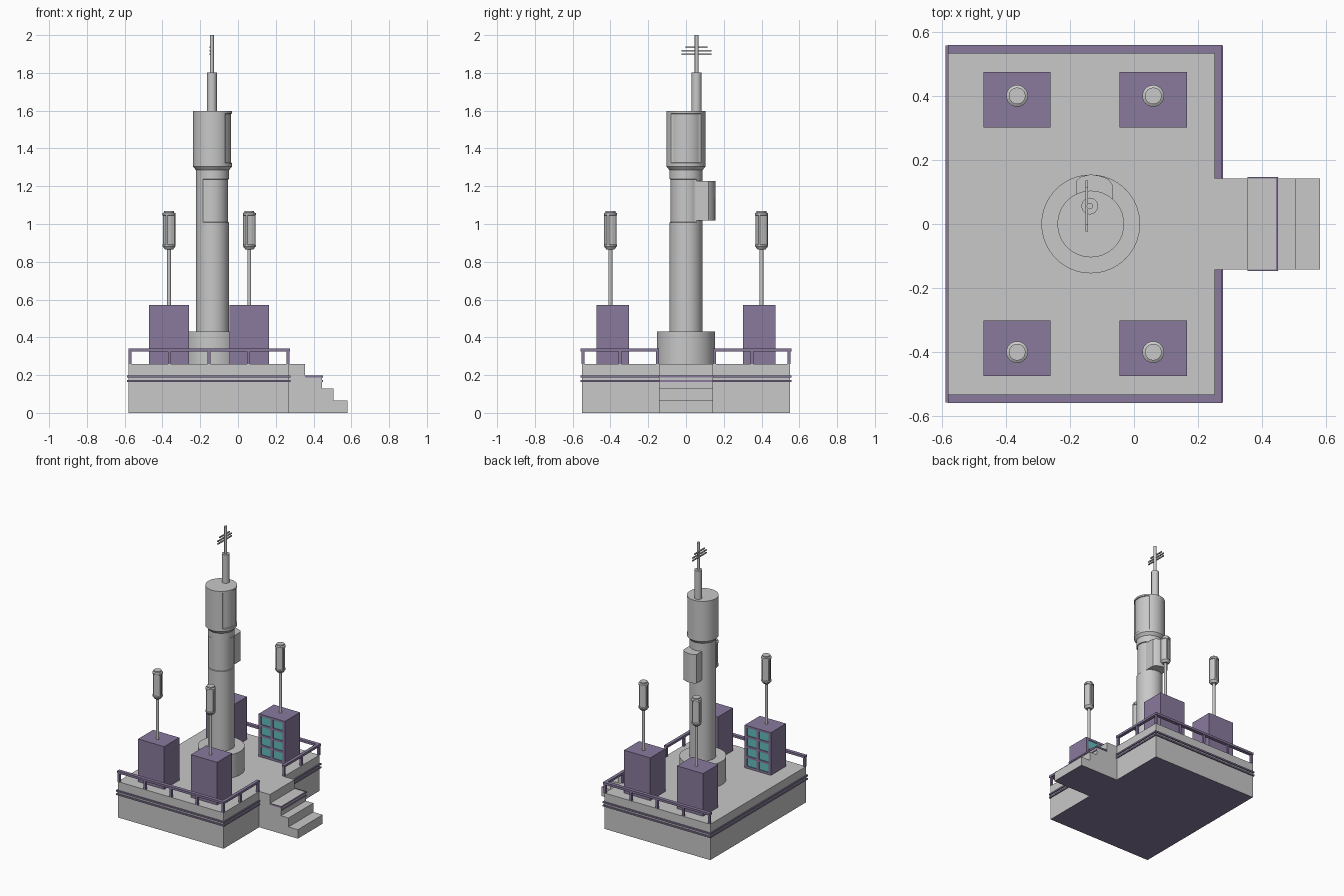
import bpy, bmesh, math
from mathutils import Vector

if "Cube" in bpy.data.objects:
    bpy.data.objects.remove(bpy.data.objects["Cube"])


def material(name, rgb):
    m = bpy.data.materials.new(name)
    m.diffuse_color = (*rgb, 1)
    m.use_nodes = True
    m.node_tree.nodes["Principled BSDF"].inputs["Base Color"].default_value = m.diffuse_color
    return m


GREY = material("light_grey", (0.57, 0.58, 0.57))
PURPLE = material("dusty_purple", (0.25, 0.195, 0.34))
TEAL = material("teal_glass", (0.12, 0.52, 0.51))
TX, TY = -0.135, 0.0          # tower axis


def finish(name, bm, mats, smooth=False):
    bmesh.ops.recalc_face_normals(bm, faces=bm.faces)
    me = bpy.data.meshes.new(name)
    bm.to_mesh(me)
    bm.free()
    ob = bpy.data.objects.new(name, me)
    bpy.context.collection.objects.link(ob)
    for m in mats:
        me.materials.append(m)
    if smooth:
        bpy.ops.object.select_all(action='DESELECT')
        ob.select_set(True)
        bpy.context.view_layer.objects.active = ob
        bpy.ops.object.shade_smooth_by_angle(angle=math.radians(35))
    return ob


def add_box(bm, x0, x1, y0, y1, z0, z1):
    vs = bmesh.ops.create_cube(bm, size=1)["verts"]
    for v in vs:
        v.co = Vector(((x0 + x1) / 2 + v.co.x * (x1 - x0),
                       (y0 + y1) / 2 + v.co.y * (y1 - y0),
                       (z0 + z1) / 2 + v.co.z * (z1 - z0)))


def boxes(name, mat, items):
    bm = bmesh.new()
    for b in items:
        add_box(bm, *b)
    return finish(name, bm, [mat])


def prism(bm, pts, axis, lo, hi):
    """Extrude a 2D outline along y or z."""
    def at(p, t):
        return (p[0], t, p[1]) if axis == 'y' else (p[0], p[1], t)
    a = [bm.verts.new(at(p, lo)) for p in pts]
    b = [bm.verts.new(at(p, hi)) for p in pts]
    bm.faces.new(a)
    bm.faces.new(b)
    for i in range(len(pts)):
        j = (i + 1) % len(pts)
        bm.faces.new((a[i], a[j], b[j], b[i]))


def lathe(name, x, y, profile, n=48, recess=None):
    """Closed turned solid; recess(ring, angle) gives an inward offset."""
    bm = bmesh.new()
    rings = []
    for k, (r, z) in enumerate(profile):
        ring = []
        for i in range(n):
            a = 2 * math.pi * i / n
            rr = r - (recess(k, math.degrees(a)) if recess else 0)
            ring.append(bm.verts.new((x + rr * math.cos(a), y + rr * math.sin(a), z)))
        rings.append(ring)
    bm.faces.new(rings[0])
    bm.faces.new(rings[-1])
    for p, q in zip(rings, rings[1:]):
        for i in range(n):
            j = (i + 1) % n
            bm.faces.new((p[i], p[j], q[j], q[i]))
    return finish(name, bm, [GREY], True)


# Platform with purple underside
bm = bmesh.new()
add_box(bm, -0.58, 0.27, -0.55, 0.55, 0, 0.26)
for f in bm.faces:
    f.material_index = 1 if f.calc_center_median().z < 0.001 else 0
finish("platform", bm, [GREY, PURPLE])

# Entrance steps, same underside
bm = bmesh.new()
prism(bm, [(0.27, 0), (0.58, 0), (0.58, 0.065), (0.505, 0.065), (0.505, 0.13),
           (0.445, 0.13), (0.445, 0.195), (0.355, 0.195), (0.355, 0.26), (0.27, 0.26)],
      'y', -0.142, 0.142)
for f in bm.faces:
    f.material_index = 1 if f.calc_center_median().z < 0.001 else 0
finish("entrance_steps", bm, [GREY, PURPLE])

# Twin bands round the platform and the second step
bands = []
for z in (0.164, 0.188):
    h = z + 0.011
    bands += [(-0.588, 0.278, s * 0.554 - 0.004, s * 0.554 + 0.004, z, h) for s in (-1, 1)]
    bands += [(-0.588, -0.58, -0.55, 0.55, z, h)]
    bands += [(0.27, 0.278, min(s * 0.142, s * 0.55), max(s * 0.142, s * 0.55), z, h) for s in (-1, 1)]
    bands += [(0.443, 0.45, -0.142, 0.142, z, h)]
bands += [(0.355, 0.45, s * 0.144 - 0.002, s * 0.144 + 0.002, 0.188, 0.199) for s in (-1, 1)]
boxes("wall_bands", PURPLE, bands)

# Railing on the front, back and entrance sides
rail = []
for s in (-1, 1):
    rail.append((-0.58, 0.275, s * 0.546 - 0.013, s * 0.546 + 0.013, 0.325, 0.341))
    lo, hi = sorted((s * 0.142, s * 0.55))
    rail.append((0.252, 0.275, lo, hi, 0.325, 0.341))
    for i in range(5):
        x = -0.571 + i * 0.209
        rail.append((x - 0.008, x + 0.008, s * 0.546 - 0.008, s * 0.546 + 0.008, 0.26, 0.33))
    for y in (0.15, 0.35):
        rail.append((0.256, 0.272, s * y - 0.008, s * y + 0.008, 0.26, 0.33))
boxes("railing", PURPLE, rail)

# Four cabinets with recessed glass panes facing the tower, each with a lamp
for cx in (-0.365, 0.06):
    for s in (-1, 1):
        inner, outer = s * 0.302, s * 0.475
        back = s * 0.31
        x0, x1 = cx - 0.105, cx + 0.105
        lo, hi = sorted((back, outer))
        boxes("cabinet", PURPLE, [(x0, x1, lo, hi, 0.26, 0.57)])
        lo, hi = sorted((inner, back))
        frame = [(x - 0.009, x + 0.009, lo, hi, 0.26, 0.57) for x in (x0 + 0.009, cx, x1 - 0.009)]
        for i in range(5):
            z = 0.268 + i * 0.0735
            frame.append((x0 + 0.018, x1 - 0.018, lo, hi, z - 0.008, z + 0.008))
        boxes("window_frame", PURPLE, frame)
        lo, hi = sorted((s * 0.307, back))
        boxes("window_panes", TEAL, [(x0 + 0.01, x1 - 0.01, lo, hi, 0.27, 0.56)])
        ly = s * 0.4
        lathe("lamp_pole", cx, ly, [(0.01, 0.56), (0.01, 0.88)], 16)

        def slots(k, a):
            return 0.005 if k in (3, 4) and (a % 90) < 46 else 0
        lathe("lamp_head", cx, ly,
              [(0.022, 0.866), (0.034, 0.882), (0.034, 0.89), (0.034, 0.892), (0.034, 1.045),
               (0.034, 1.047), (0.034, 1.057), (0.026, 1.062), (0.026, 1.07)], 24, slots)

# Tower: pedestal, shaft with recessed panel, flared head with recessed panel
lathe("tower_pedestal", TX, TY, [(0.154, 0.26), (0.154, 0.43)], 64)


def shaft_recess(k, a):
    return 0.006 if k in (2, 3) and (a >= 239 or a <= 35) else 0


lathe("tower_shaft", TX, TY, [(0.0875, 0.42), (0.0875, 1.008), (0.0875, 1.01),
                              (0.0875, 1.236), (0.0875, 1.238), (0.0875, 1.3)], 72, shaft_recess)


def head_recess(k, a):
    return 0.006 if k in (4, 5) and (a <= 47 or a >= 313) else 0


lathe("tower_head", TX, TY, [(0.0875, 1.285), (0.104, 1.305), (0.104, 1.315), (0.104, 1.323),
                             (0.104, 1.325), (0.104, 1.583), (0.104, 1.585), (0.104, 1.597)],
      72, head_recess)

# Curved equipment pod on the back of the shaft
bm = bmesh.new()
prism(bm, [(-0.18, 0.05), (-0.18, 0.135), (-0.168, 0.147), (-0.135, 0.155), (-0.105, 0.15),
           (-0.08, 0.14), (-0.065, 0.12), (-0.065, 0.05)], 'z', 1.018, 1.227)
finish("equipment_pod", bm, [GREY], True)

# Antenna mast with cross bars
AX, AY = -0.138, 0.056
lathe("antenna_base", AX, AY, [(0.026, 1.59), (0.026, 1.803)], 24)
lathe("antenna_rod", AX, AY, [(0.01, 1.8), (0.01, 2.0)], 16)
boxes("antenna_bars", GREY, [(AX - 0.013, AX - 0.005, AY - w, AY + w, z - 0.004, z + 0.004)
                             for z, w in ((1.898, 0.08), (1.917, 0.08), (1.937, 0.058))])
